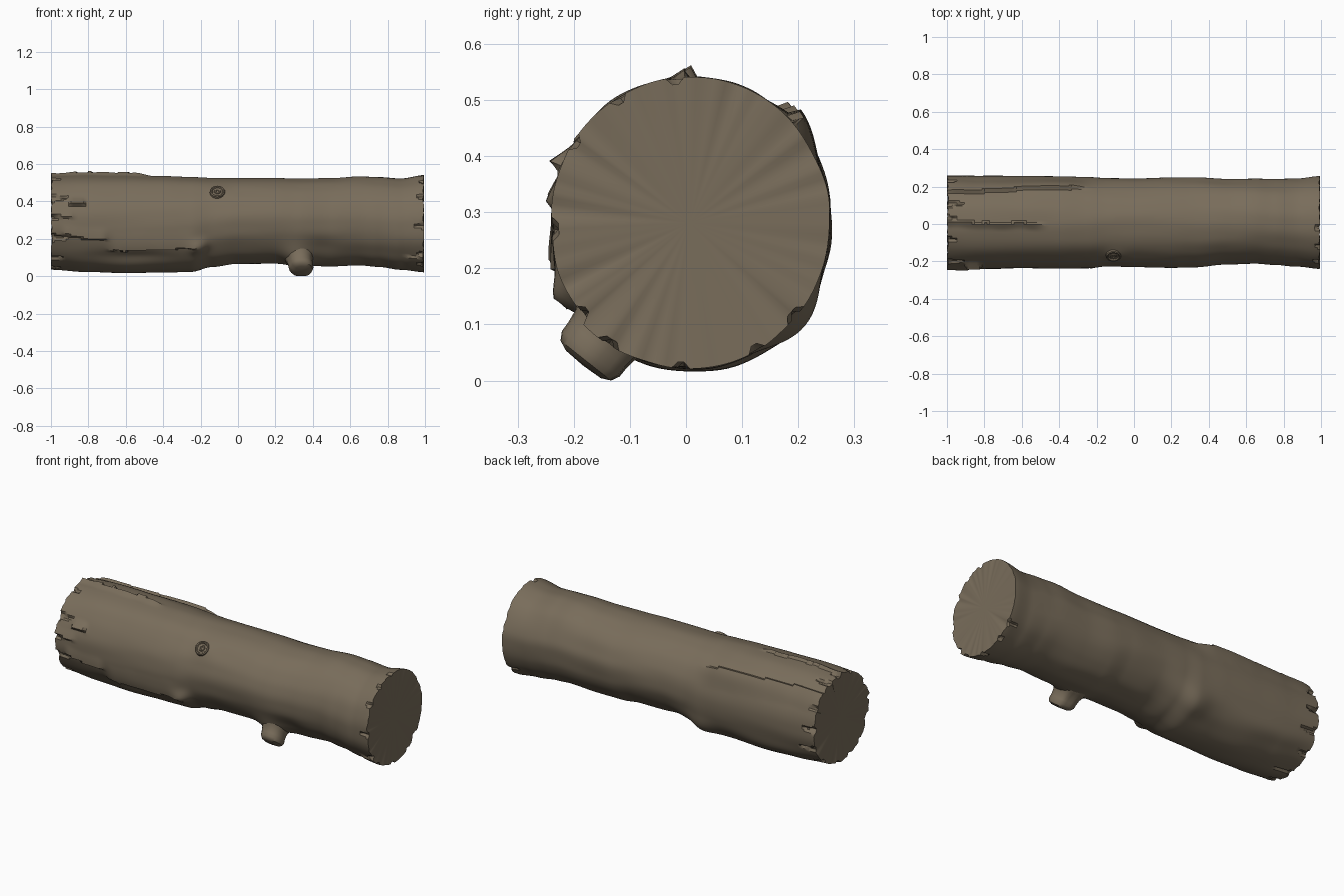
import bpy, bmesh, math, random
from mathutils import Vector, noise

if "Cube" in bpy.data.objects:
    bpy.data.objects.remove(bpy.data.objects["Cube"])

random.seed(4)
SEG, STA = 144, 150

bark = bpy.data.materials.new("brown bark")
bark.diffuse_color = (0.19, 0.152, 0.104, 1)
bark.use_nodes = True
bark.node_tree.nodes["Principled BSDF"].inputs["Base Color"].default_value = bark.diffuse_color

# Log outline: x, top z, bottom z, back y, front y
PROFILE = [
    (-1.0, .537, .036, .262, -.240), (-.8, .543, .022, .258, -.240),
    (-.6, .540, .014, .255, -.238), (-.4, .535, .020, .255, -.238),
    (-.25, .530, .023, .252, -.236), (-.14, .526, .048, .246, -.226),
    (0, .525, .066, .243, -.230), (.2, .523, .069, .248, -.233),
    (.32, .521, .056, .249, -.231), (.5, .525, .052, .241, -.216),
    (.65, .534, .058, .243, -.211), (.75, .530, .050, .241, -.218),
    (.87, .522, .034, .241, -.229), (1.0, .541, .021, .256, -.242)]

# Swellings: x, angle, x spread, angle spread, height
BUMPS = [(-.21, 209, .045, 9, .030), (.32, 232, .075, 17, .028),
         (-.24, -40, .09, 16, .022), (-.7, -38, .28, 16, .014),
         (-.45, 42, .22, 15, .014), (-.1, 137, .06, 10, .008),
         (.45, 215, .1, 15, -.010), (-.08, -60, .09, 18, -.010),
         (-.55, 222, .2, 9, -.012), (.9, 30, .08, 20, .006)]

# Peeling bark edges: x from, x to, angle, signed width, height, slant
LEDGES = [(-.72, -.19, 211, -24, .021, -4), (-1.1, -.45, 90, 9, .019, 3),
          (-1.1, -.2, 48, -26, .020, -9), (-.91, -.81, 160, -13, .030, 3),
          (-.95, -.68, 197, -14, .014, 5), (-1.1, -.86, 172, -12, .012, 4),
          (.88, 1.1, 222, 30, .010, -6)]

# Tears at the two ends: side, angle, half width, length
TEARS = [(-1, a + random.uniform(-6, 6), random.uniform(2.5, 5), random.uniform(.04, .12))
         for a in range(8, 360, 27)]
TEARS += [(1, a + random.uniform(-8, 8), random.uniform(2.5, 4), random.uniform(.03, .08))
          for a in range(95, 330, 29)]


def smooth(t):
    t = max(0, min(1, t))
    return t * t * (3 - 2 * t)


def wrap(a):
    return (a + 180) % 360 - 180


def section(x):
    for p, q in zip(PROFILE, PROFILE[1:]):
        if x <= q[0]:
            break
    t = smooth((x - p[0]) / (q[0] - p[0]))
    return [p[i] + (q[i] - p[i]) * t for i in range(1, 5)]


def relief(x, a):
    c, s = math.cos(math.radians(a)), math.sin(math.radians(a))
    h = .004 * noise.noise(Vector((x * 2.5, c * 3, s * 3)))
    for bx, ba, sx, sa, ht in BUMPS:
        h += ht * math.exp(-((x - bx) / sx) ** 2 - (wrap(a - ba) / sa) ** 2)
    for x0, x1, la, w, ht, slant in LEDGES:
        if x0 < x < x1:
            u = (x - x0) / (x1 - x0)
            wob = 2.5 * noise.noise(Vector((x * 9, la, 0)))
            t = wrap(a - la - slant * (u - .5) - wob) / w
            if 0 <= t < 1:
                h += ht * (1 - t) ** 1.4 * smooth(min(u, 1 - u) * 6)
    for side, ta, w, length in TEARS:
        u = (1 - side * x) / length
        if u < 1 and abs(wrap(a - ta)) < w * (1 - u):
            h -= .012
    return h


def surface(x, a):
    top, bot, back, front = section(x)
    c, s = math.cos(math.radians(a)), math.sin(math.radians(a))
    h = relief(x, a)
    return Vector((x, (back + front) / 2 + ((back - front) / 2 + h) * c,
                   (top + bot) / 2 + ((top - bot) / 2 + h) * s))


def tube(bm, rings, ends=(None, None)):
    """Skin closed rings of points and fan the ends to centre points."""
    vr = [[bm.verts.new(p) for p in r] for r in rings]
    n = len(vr[0])
    for r, q in zip(vr, vr[1:]):
        for i in range(n):
            j = (i + 1) % n
            bm.faces.new((r[i], r[j], q[j], q[i]))
    for ring, tip in zip((vr[0], vr[-1]), ends):
        if tip is not None:
            v = bm.verts.new(tip)
            for i in range(n):
                bm.faces.new((ring[i], ring[(i + 1) % n], v))


def finish(name, bm, angle):
    bmesh.ops.recalc_face_normals(bm, faces=bm.faces)
    me = bpy.data.meshes.new(name)
    bm.to_mesh(me)
    bm.free()
    ob = bpy.data.objects.new(name, me)
    bpy.context.collection.objects.link(ob)
    me.materials.append(bark)
    bpy.ops.object.select_all(action='DESELECT')
    ob.select_set(True)
    bpy.context.view_layer.objects.active = ob
    bpy.ops.object.shade_smooth_by_angle(angle=math.radians(angle))
    return ob


def lathe(name, base, axis, profile, n, angle, lean=Vector(), rough=0):
    """Turn (radius, height) pairs around an axis, last pair closes the end."""
    rot = axis.to_track_quat('Z', 'Y')
    rings = []
    for r, h in profile[:-1]:
        ring = []
        for i in range(n):
            t = math.tau * i / n
            k = r * (1 + rough * noise.noise(Vector((math.cos(t) * 1.5, math.sin(t) * 1.5, h * 5))))
            ring.append(base + rot @ Vector((k * math.cos(t), k * math.sin(t), h)) + lean * h)
        rings.append(ring)
    h = profile[-1][1]
    bm = bmesh.new()
    tube(bm, rings, (None, base + axis * h + lean * h))
    return finish(name, bm, angle)


# Trunk with peeling bark and torn, nearly flat ends
rings = []
for k in range(STA + 1):
    x = -1 + 1.995 * k / STA
    ring = []
    for i in range(SEG):
        a = 360 * i / SEG
        p = surface(x, a)
        edge = noise.noise(Vector((math.cos(math.radians(a)) * 5, math.sin(math.radians(a)) * 5, x)))
        pull = .014 * abs(edge) * max(0, 1 - (1 - abs(x)) / .06)
        p.x -= math.copysign(pull, x)
        ring.append(p)
    rings.append(ring)
bm = bmesh.new()
tube(bm, rings, (Vector((-.99, .01, .286)), Vector((.99, .007, .281))))
finish("log_trunk", bm, 35)

# Broken branch stub, low on the front
axis = Vector((0, -.62, -.785)).normalized()
stub = lathe("branch_stub", Vector((.32, -.09, .155)), axis,
             [(.105, 0), (.095, .03), (.08, .055), (.069, .08), (.066, .105),
              (.066, .125), (.058, .14), (.04, .148), (0, .15)],
             28, 40, Vector((.16, 0, 0)), .12)
low = min(v.co.z for v in stub.data.vertices)
stub.location.z = -low

# Ringed knot, high on the front
c = surface(-.11, 138)
lathe("ringed_knot", c, Vector((0, -.74, .67)).normalized(),
      [(.043, -.012), (.040, .004), (.035, .008), (.030, .007), (.026, .001),
       (.018, .001), (.015, .006), (.009, .006), (.006, .002), (0, .002)], 24, 30)
